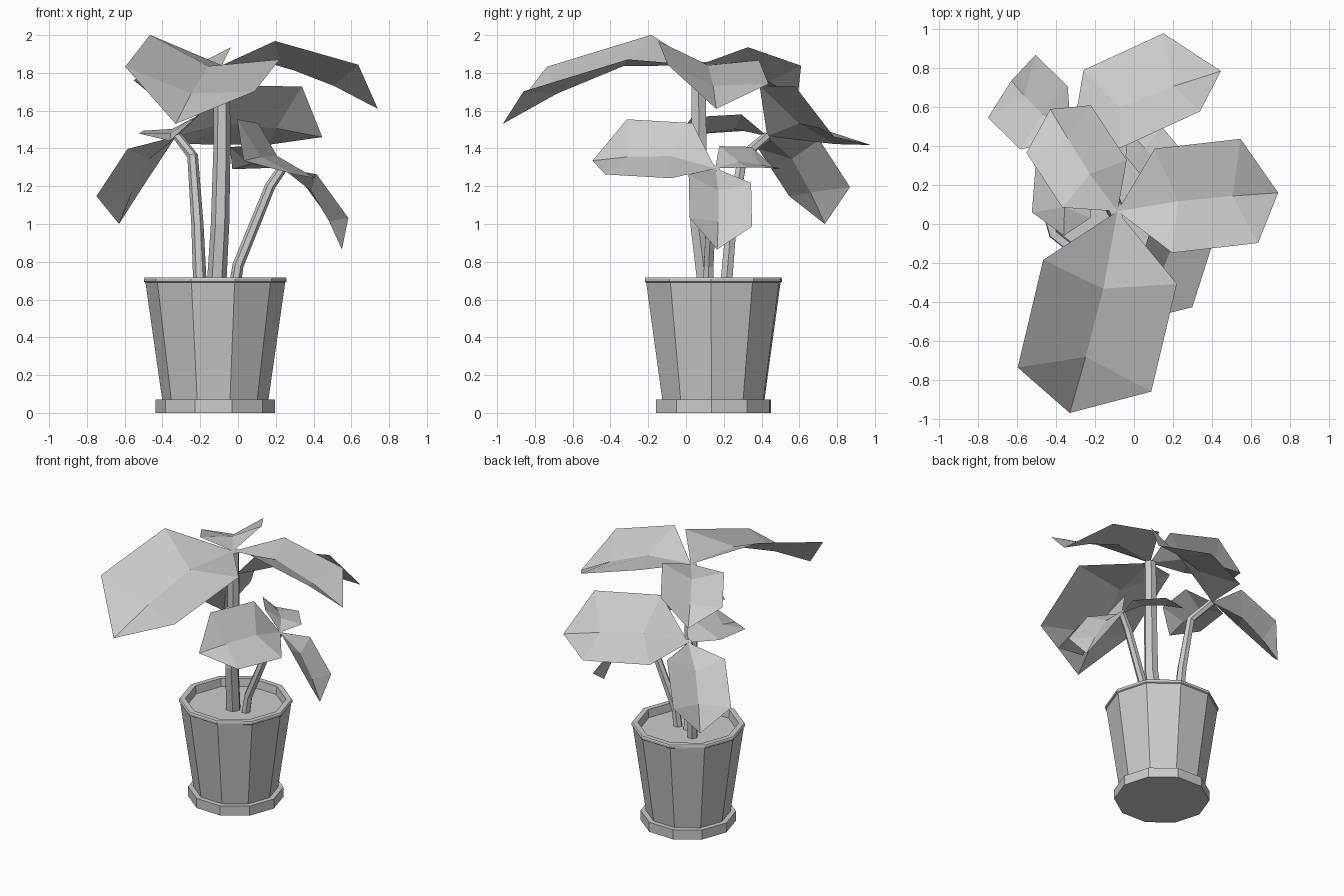
import bpy
import bmesh
from math import cos, sin, pi, radians
from mathutils import Vector, Matrix

cube = bpy.data.objects.get("Cube")
if cube:
    bpy.data.objects.remove(cube)

# One flat colour for the whole plant
grey = bpy.data.materials.new("light grey")
grey.use_nodes = True
colour = (0.6, 0.6, 0.6, 1)
grey.diffuse_color = colour
grey.node_tree.nodes["Principled BSDF"].inputs["Base Color"].default_value = colour

UP = Vector((0, 0, 1))
POT_CENTRE = Vector((-0.12, 0.145, 0))


def finish(bm, name):
    mesh = bpy.data.meshes.new(name)
    bm.to_mesh(mesh)
    bm.free()
    mesh.materials.append(grey)
    obj = bpy.data.objects.new(name, mesh)
    bpy.context.collection.objects.link(obj)
    return obj


def bridge(bm, rings):
    """Join equal rings of vertices into a closed tube."""
    count = len(rings[0])
    for low, high in zip(rings, rings[1:]):
        for i in range(count):
            j = (i + 1) % count
            bm.faces.new((low[i], low[j], high[j], high[i]))
    bm.faces.new(rings[0][::-1])
    bm.faces.new(rings[-1])


def lathe(name, profile, sides=10, turn=radians(-2)):
    bm = bmesh.new()
    rings = []
    for radius, height in profile:
        angles = [turn + 2 * pi * i / sides for i in range(sides)]
        rings.append([bm.verts.new(POT_CENTRE + Vector(
            (radius * cos(a), radius * sin(a), height))) for a in angles])
    bridge(bm, rings)
    return finish(bm, name)


def stem(name, points, thick, thin, sides=6):
    bm = bmesh.new()
    points = [Vector(p) for p in points]
    last = len(points) - 1
    rings = []
    for k, point in enumerate(points):
        along = (points[min(k + 1, last)] - points[max(k - 1, 0)]).normalized()
        across = Vector((0, 1, 0)).cross(along).normalized()
        other = along.cross(across)
        radius = thick + (thin - thick) * k / last
        rings.append([bm.verts.new(point + radius * (
            across * cos(2 * pi * i / sides) + other * sin(2 * pi * i / sides)))
            for i in range(sides)])
    bridge(bm, rings)
    return finish(bm, name)


def leaf(name, hub, tip, roll):
    """A folded six-sided leaf; positive roll lifts its left edge."""
    hub, tip = Vector(hub), Vector(tip)
    size = (tip - hub).length
    forward = (tip - hub).normalized()
    turn = Matrix.Rotation(radians(roll), 3, forward)
    left = turn @ UP.cross(forward).normalized()
    lift = forward.cross(left)
    bm = bmesh.new()

    def vert(along, side, height):
        return bm.verts.new(hub + size * (forward * along + left * side + lift * height))

    start, end = vert(0, 0, 0), vert(1, 0, 0)
    rib_near, rib_far = vert(0.35, 0, 0.1), vert(0.7, 0, 0.065)
    for side in (1, -1):
        near = vert(0.245, side * 0.32, 0.165)
        far = vert(0.78, side * 0.32, 0.162)
        for face in ((start, rib_near, near),
                     (rib_near, rib_far, far, near),
                     (rib_far, end, far)):
            bm.faces.new(face if side > 0 else face[::-1])
    return finish(bm, name)


# Pot, with rim and inner wall down to the soil
lathe("saucer", [(0.317, 0), (0.317, 0.07)])
lathe("pot", [(0.28, 0.06), (0.37, 0.69), (0.378, 0.695), (0.378, 0.71),
              (0.373, 0.717), (0.335, 0.717), (0.328, 0.66)])

# Stems end at the point where their three leaves meet
top_hub = (-0.085, 0.065, 1.84)
left_hub = (0.235, 0.155, 1.295)
right_hub = (-0.32, 0.43, 1.465)
stem("main_stem", [(-0.115, 0.11, 0.65), (-0.095, 0.065, 1.0),
                   (-0.085, 0.07, 1.4), top_hub], 0.052, 0.042)
stem("left_stem", [(-0.02, 0.12, 0.65), (0, 0.12, 0.78),
                   (0.17, 0.14, 1.2), left_hub], 0.032, 0.025)
stem("right_stem", [(-0.2, 0.21, 0.65), (-0.215, 0.24, 1.0),
                    (-0.24, 0.3, 1.36), right_hub], 0.036, 0.025)

# Leaves, three around each hub
clusters = {
    "top": (top_hub, [("front", (-0.33, -0.97, 1.53), -11),
                      ("left", (0.74, 0.16, 1.61), -11),
                      ("back", (-0.43, 0.59, 1.66), -11)]),
    "left": (left_hub, [("front", (0.03, -0.495, 1.335), -42),
                        ("side", (0.55, 0.165, 0.865), -13),
                        ("back", (-0.03, 0.475, 1.29), 25)]),
    "right": (right_hub, [("back", (0.446, 0.785, 1.46), -35),
                          ("side", (-0.63, 0.735, 1.0), -10),
                          ("front", (-0.36, -0.06, 1.44), 16)]),
}
for cluster, (hub, leaves) in clusters.items():
    for place, tip, roll in leaves:
        leaf(f"{cluster}_{place}_leaf", hub, tip, roll)
